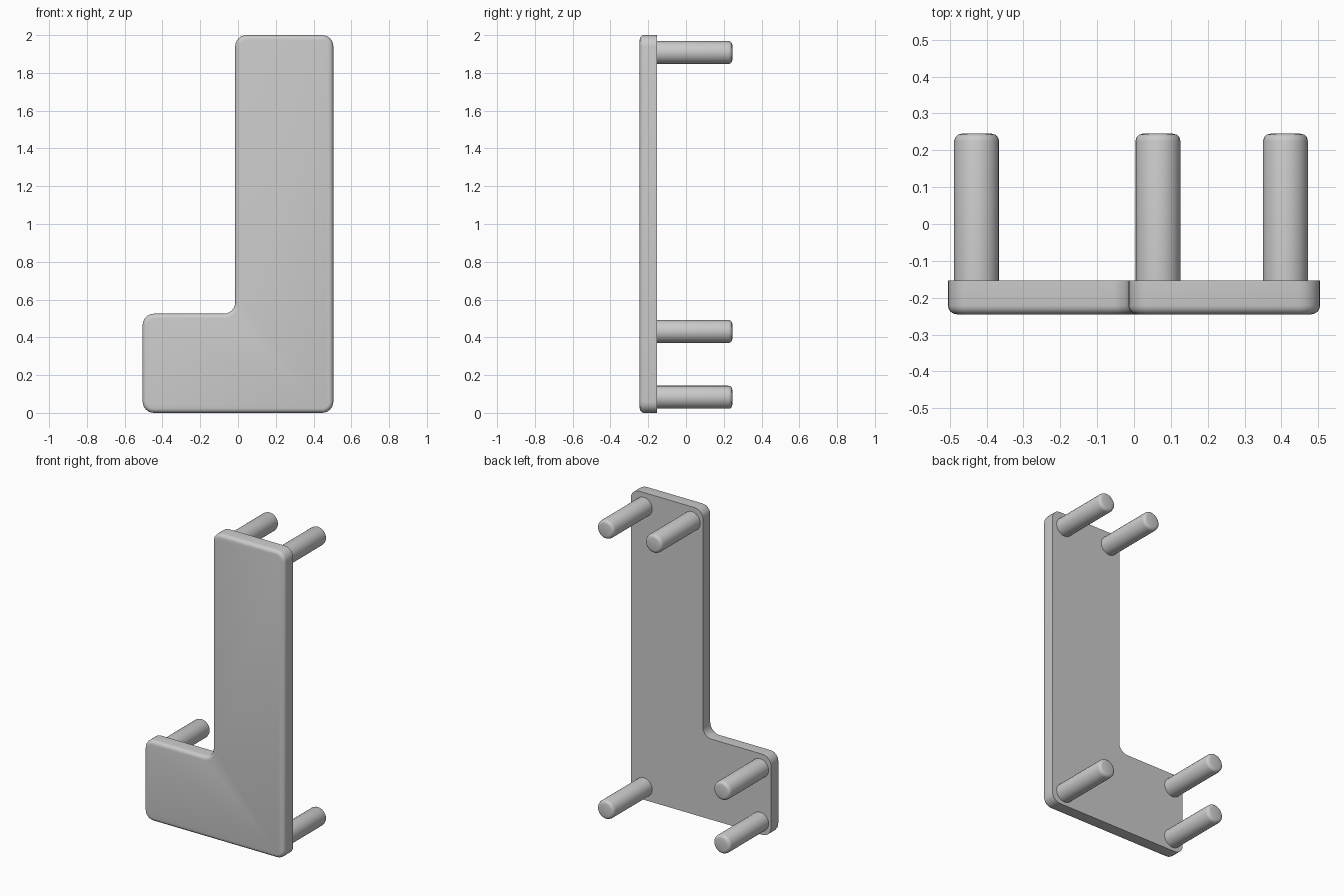
import bpy, bmesh, math
from mathutils import Matrix

if "Cube" in bpy.data.objects:
    bpy.data.objects.remove(bpy.data.objects["Cube"])

FRONT, BACK, TIP = -0.245, -0.153, 0.245

grey = bpy.data.materials.new("light grey")
grey.diffuse_color = (0.6, 0.6, 0.6, 1)
grey.use_nodes = True
grey.node_tree.nodes["Principled BSDF"].inputs["Base Color"].default_value = grey.diffuse_color


def finish(bm, name):
    bmesh.ops.recalc_face_normals(bm, faces=bm.faces)
    mesh = bpy.data.meshes.new(name)
    bm.to_mesh(mesh)
    bm.free()
    mesh.materials.append(grey)
    obj = bpy.data.objects.new(name, mesh)
    bpy.context.collection.objects.link(obj)
    bpy.ops.object.select_all(action='DESELECT')
    obj.select_set(True)
    bpy.context.view_layer.objects.active = obj
    bpy.ops.object.shade_smooth_by_angle(angle=math.radians(35))
    return obj


def on_plane(edge, y):
    return all(abs(v.co.y - y) < 1e-5 for v in edge.verts)


# L-shaped plate: rounded corners, then a softened front rim
outline = [(-0.505, 0), (0.505, 0), (0.505, 2), (-0.015, 2),
           (-0.015, 0.525), (-0.505, 0.525)]
bm = bmesh.new()
face = bm.faces.new([bm.verts.new((x, FRONT, z)) for x, z in outline])
ext = bmesh.ops.extrude_face_region(bm, geom=[face])
for v in ext["geom"]:
    if isinstance(v, bmesh.types.BMVert):
        v.co.y = BACK
bmesh.ops.recalc_face_normals(bm, faces=bm.faces)
corners = [e for e in bm.edges if abs(e.verts[0].co.y - e.verts[1].co.y) > 0.01]
bmesh.ops.bevel(bm, geom=corners, offset=0.06, segments=6, profile=0.5,
                affect='EDGES')
rim = [e for e in bm.edges if on_plane(e, FRONT)]
bmesh.ops.bevel(bm, geom=rim, offset=0.024, segments=4, profile=0.5,
                affect='EDGES')
finish(bm, "plate")


# Round pegs on the back, with softened tips
def peg(name, x, z, radius=0.061):
    start = BACK - 0.002
    bm = bmesh.new()
    bmesh.ops.create_cone(
        bm, cap_ends=True, segments=24, radius1=radius, radius2=radius,
        depth=TIP - start,
        matrix=Matrix.Translation((x, (start + TIP) / 2, z))
        @ Matrix.Rotation(-math.pi / 2, 4, 'X'))
    tip = [e for e in bm.edges if on_plane(e, TIP)]
    bmesh.ops.bevel(bm, geom=tip, offset=0.02, segments=3, profile=0.5,
                    affect='EDGES')
    finish(bm, name)


for name, x, z in [("foot_peg_lower", -0.427, 0.083),
                   ("foot_peg_upper", -0.427, 0.431),
                   ("corner_peg", 0.411, 0.083),
                   ("top_peg_inner", 0.065, 1.908),
                   ("top_peg_outer", 0.411, 1.908)]:
    peg(name, x, z)
